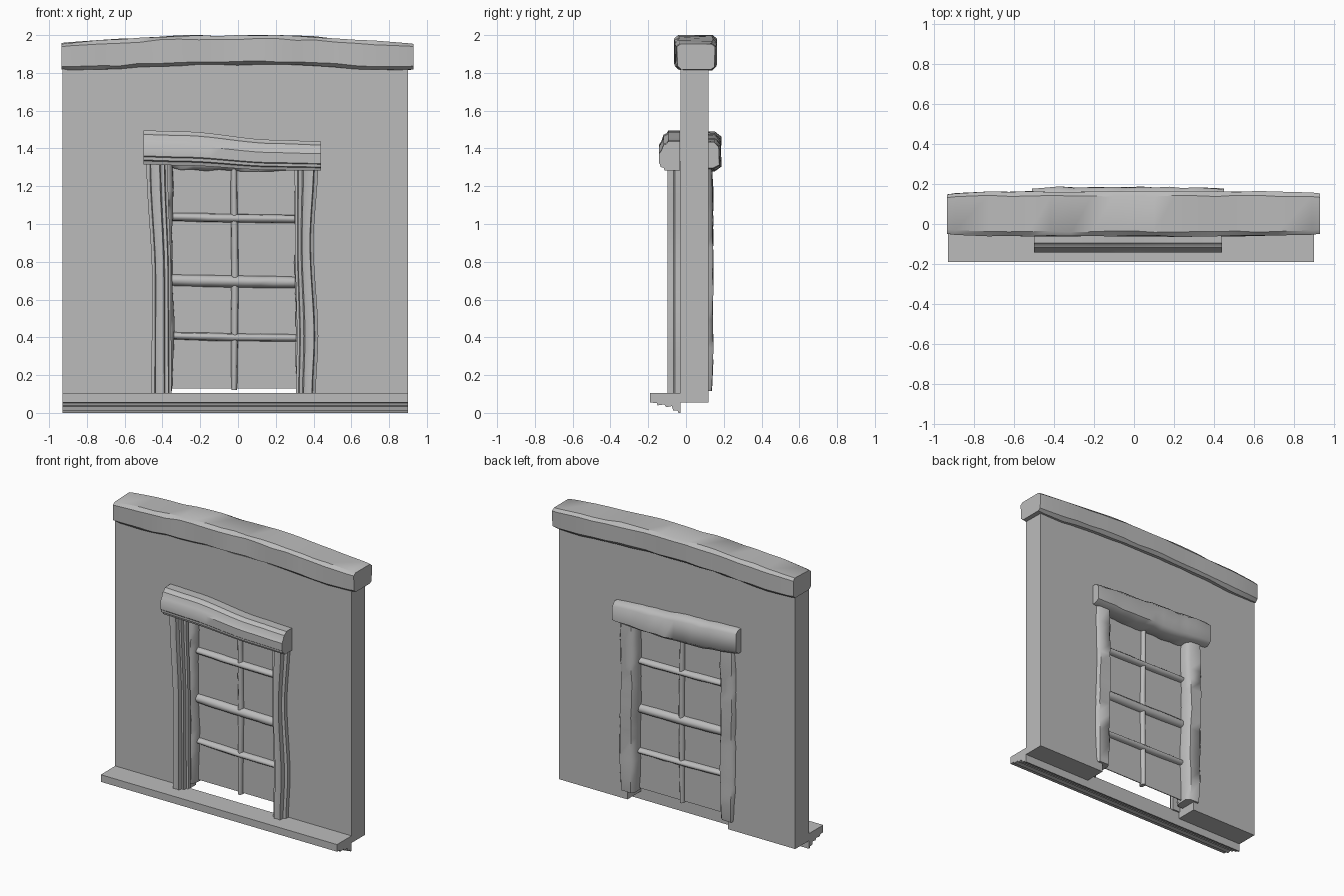
import bpy, bmesh, math, random
from mathutils import Vector

random.seed(4)
cube = bpy.data.objects.get("Cube")
if cube:
    bpy.data.objects.remove(cube, do_unlink=True)

grey = bpy.data.materials.new("plain_grey")
grey.use_nodes = True
COLOUR = (0.5, 0.5, 0.5, 1)
grey.diffuse_color = COLOUR
grey.node_tree.nodes["Principled BSDF"].inputs["Base Color"].default_value = COLOUR


def finish(name, bm, angle=35):
    bmesh.ops.recalc_face_normals(bm, faces=bm.faces)
    me = bpy.data.meshes.new(name)
    bm.to_mesh(me)
    bm.free()
    me.materials.append(grey)
    me.shade_smooth()
    me.set_sharp_from_angle(angle=math.radians(angle))
    ob = bpy.data.objects.new(name, me)
    bpy.context.collection.objects.link(ob)
    return ob


def extrude(name, points, offset):
    """Flat outline pushed along an offset."""
    bm = bmesh.new()
    face = bm.faces.new([bm.verts.new(p) for p in points])
    new = bmesh.ops.extrude_face_region(bm, geom=[face])["geom"]
    bmesh.ops.translate(bm, vec=offset, verts=[v for v in new if isinstance(v, bmesh.types.BMVert)])
    return finish(name, bm)


def sample(stations, t):
    """Eased interpolation of (position, low, high) stations."""
    for a, b in zip(stations, stations[1:]):
        if t <= b[0]:
            f = max(0, (t - a[0]) / (b[0] - a[0]))
            f = f * f * (3 - 2 * f)
            return [p + (q - p) * f for p, q in zip(a[1:], b[1:])]
    return stations[-1][1:]


def sweep(name, axis, stations, profile, front, back, steps=16, rough=0.0, angle=35):
    """Profile (across 0..1, depth 0..1) lofted along x or z between wavy edges."""
    bm = bmesh.new()
    start, end = stations[0][0], stations[-1][0]
    rings = []
    for i in range(steps + 1):
        t = start + (end - start) * i / steps
        lo, hi = sample(stations, t)
        ring = []
        for u, v in profile:
            across = lo + (hi - lo) * u + random.uniform(-rough, rough)
            depth = front + (back - front) * v + random.uniform(-rough, rough)
            co = (t, depth, across) if axis == "x" else (across, depth, t)
            ring.append(bm.verts.new(co))
        rings.append(ring)
    n = len(profile)
    for a, b in zip(rings, rings[1:]):
        for j in range(n):
            k = (j + 1) % n
            bm.faces.new((a[j], a[k], b[k], b[j]))
    # Rough timbers get slightly shrunken end rings, like worn corners
    if rough:
        for ring, inner in ((rings[0], rings[1]), (rings[-1], rings[-2])):
            mid = sum((v.co for v in ring), Vector()) / n
            for v, w in zip(ring, inner):
                v.co = mid + (v.co - mid) * 0.88
                w.co += (v.co - w.co) * 0.6
    bm.faces.new(rings[0])
    bm.faces.new(rings[-1])
    return finish(name, bm, angle)


def chamfered(cu, cv):
    return [(cu, 0), (1 - cu, 0), (1, cv), (1, 1 - cv),
            (1 - cu, 1), (cu, 1), (0, 1 - cv), (0, cv)]


ROUND = [(0.5 + 0.5 * math.cos(a * math.tau / 10), 0.5 + 0.5 * math.sin(a * math.tau / 10))
         for a in range(10)]

# Wall with a doorway open at the bottom
outline = [(-0.93, 0.055), (-0.41, 0.055), (-0.41, 1.37), (0.37, 1.37),
           (0.37, 0.055), (0.90, 0.055), (0.90, 1.85), (-0.93, 1.85)]
extrude("wall", [(x, -0.03, z) for x, z in outline], (0, 0.15, 0))

# Thin panel behind the bars
extrude("door_panel", [(-0.42, 0.06, 0.13), (0.38, 0.06, 0.13),
                       (0.38, 0.06, 1.38), (-0.42, 0.06, 1.38)], (0, 0.006, 0))

# Stepped moulding at the foot of the wall
step = [(-0.19, 0.105), (-0.19, 0.055), (-0.155, 0.052), (-0.15, 0.04), (-0.115, 0.045),
        (-0.105, 0.03), (-0.075, 0.036), (-0.068, 0.012), (-0.045, 0.012), (-0.04, 0),
        (-0.03, 0), (-0.03, 0.105)]
extrude("sill_moulding", [(-0.93, y, z) for y, z in step], (1.83, 0, 0))

# Big worn beam along the top
sweep("top_beam", "x",
      [(-0.935, 1.81, 1.965), (-0.2, 1.842, 1.997), (0.2, 1.842, 1.997), (0.93, 1.808, 1.962)],
      chamfered(0.12, 0.1), -0.06, 0.163, steps=18, rough=0.004)

# Front header with a moulded profile
header = [(0, 0.9), (0, 0.25), (0.1, 0.2), (0.13, 0.06), (0.22, 0.05), (0.25, 0),
          (0.58, 0), (0.68, 0.1), (0.88, 0.2), (0.92, 0.33), (1, 0.4), (1, 0.9)]
sweep("front_header", "x",
      [(-0.5, 1.315, 1.495), (-0.3, 1.31, 1.49), (0.2, 1.285, 1.445), (0.44, 1.282, 1.437)],
      header, -0.143, -0.02)

# Front jambs, grooved and gently bent
jamb = [(0, 1), (0, 0.5), (0.16, 0.4), (0.2, 0), (0.42, 0.08), (0.62, 0),
        (0.68, 0.35), (0.84, 0.3), (0.88, 0.6), (1, 0.65), (1, 1)]
mirrored = [(1 - u, v) for u, v in jamb]
sweep("front_jamb_right", "z",
      [(0.1, -0.458, -0.352), (0.7, -0.455, -0.355), (1.33, -0.485, -0.372)],
      jamb, -0.097, -0.02)
sweep("front_jamb_left", "z",
      [(0.1, 0.308, 0.412), (0.4, 0.312, 0.425), (0.9, 0.302, 0.4), (1.33, 0.3, 0.425)],
      mirrored, -0.097, -0.02)

# Back surround of rough timber
sweep("back_header", "x",
      [(-0.51, 1.31, 1.495), (-0.2, 1.285, 1.475), (0.2, 1.28, 1.45), (0.45, 1.285, 1.44)],
      chamfered(0.15, 0.18), 0.02, 0.183, steps=14, rough=0.005, angle=50)
for name, lo, hi in (("back_jamb_right", -0.475, -0.34), ("back_jamb_left", 0.3, 0.435)):
    sweep(name, "z",
          [(0.115, lo + 0.01, hi - 0.005), (0.5, lo + 0.005, hi), (0.9, lo, hi - 0.01),
           (1.33, lo, hi)],
          chamfered(0.18, 0.2), 0.0, 0.143, steps=16, rough=0.004, angle=50)

# Round crossbars and the centre bar
for i, z in enumerate((0.4, 0.695, 1.03)):
    r = (0.021, 0.032, 0.023)[i]
    sweep(f"crossbar_{i + 1}", "x",
          [(-0.37, z - r + 0.008, z + r + 0.008), (0.0, z - r, z + r),
           (0.33, z - r - 0.004, z + r - 0.004)],
          ROUND, 0.025, 0.1, steps=10, rough=0.0015, angle=60)
sweep("centre_bar", "z",
      [(0.12, -0.038, -0.002), (0.7, -0.036, 0.004), (1.35, -0.04, -0.004)],
      ROUND, 0.035, 0.09, steps=12, rough=0.0015, angle=60)
